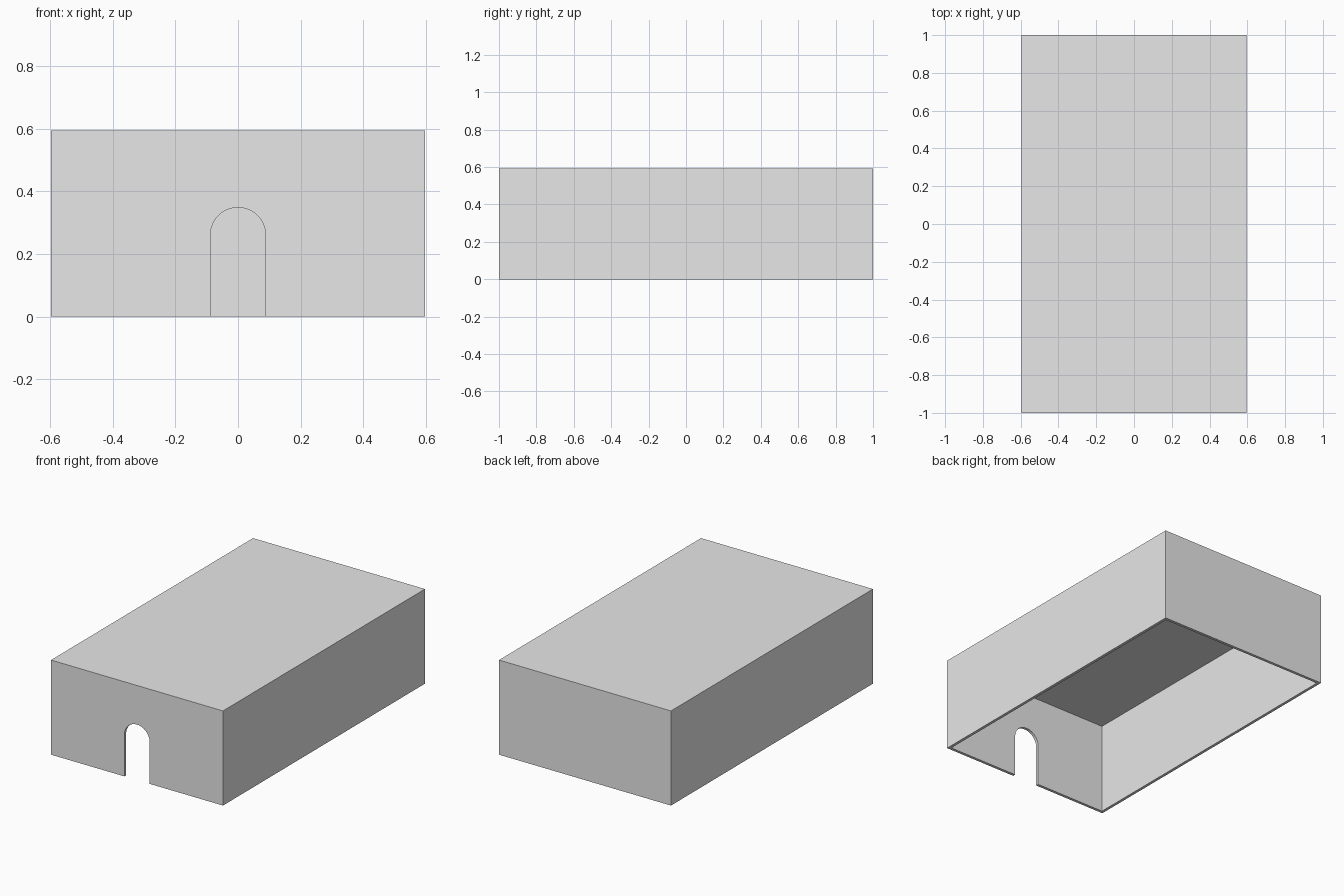
import bpy, bmesh
from math import cos, sin, pi, radians

WIDTH, LENGTH, HEIGHT, WALL = 1.192, 2.0, 0.593, 0.018
DOOR_RADIUS, DOOR_SPRING = 0.088, 0.26

if "Cube" in bpy.data.objects:
    bpy.data.objects.remove(bpy.data.objects["Cube"], do_unlink=True)

grey = bpy.data.materials.new("plain grey")
grey.use_nodes = True
grey.diffuse_color = (0.8, 0.8, 0.8, 1)
grey.node_tree.nodes["Principled BSDF"].inputs["Base Color"].default_value = grey.diffuse_color


def make_object(name, bm):
    bmesh.ops.recalc_face_normals(bm, faces=bm.faces)
    mesh = bpy.data.meshes.new(name)
    bm.to_mesh(mesh)
    bm.free()
    mesh.materials.append(grey)
    obj = bpy.data.objects.new(name, mesh)
    bpy.context.collection.objects.link(obj)
    return obj


# Shell: a box without its floor, thickened inward
bm = bmesh.new()
bmesh.ops.create_cube(bm, size=1)
for v in bm.verts:
    v.co = (v.co.x * WIDTH, v.co.y * LENGTH, (v.co.z + 0.5) * HEIGHT)
floor = [f for f in bm.faces if f.calc_center_median().z < 0.01]
bmesh.ops.delete(bm, geom=floor, context="FACES_ONLY")
shell = make_object("box_shell", bm)
# Normals of the open box must point outward so that the walls grow inward
roof = max(shell.data.polygons, key=lambda p: p.center.z)
if roof.normal.z < 0:
    shell.data.flip_normals()
solid = shell.modifiers.new("wall thickness", "SOLIDIFY")
solid.thickness = WALL
solid.offset = -1
solid.use_even_offset = True

# Arched doorway cutter through the front wall
bm = bmesh.new()
steps = 32
outline = [(DOOR_RADIUS, -0.1)]
outline += [(DOOR_RADIUS * cos(pi * i / steps), DOOR_SPRING + DOOR_RADIUS * sin(pi * i / steps))
            for i in range(steps + 1)]
outline.append((-DOOR_RADIUS, -0.1))
face = bm.faces.new([bm.verts.new((x, -LENGTH / 2 - 0.1, z)) for x, z in outline])
extruded = bmesh.ops.extrude_face_region(bm, geom=[face])["geom"]
bmesh.ops.translate(bm, vec=(0, 0.2, 0),
                    verts=[g for g in extruded if isinstance(g, bmesh.types.BMVert)])
cutter = make_object("doorway_cutter", bm)
cutter.hide_render = True

cut = shell.modifiers.new("doorway", "BOOLEAN")
cut.operation = "DIFFERENCE"
cut.solver = "EXACT"
cut.object = cutter

# Apply the modifiers, drop the cutter and smooth the arch
bpy.ops.object.select_all(action="DESELECT")
shell.select_set(True)
bpy.context.view_layer.objects.active = shell
for name in [m.name for m in shell.modifiers]:
    bpy.ops.object.modifier_apply(modifier=name)
bpy.data.objects.remove(cutter, do_unlink=True)
bpy.ops.object.shade_smooth_by_angle(angle=radians(30))
